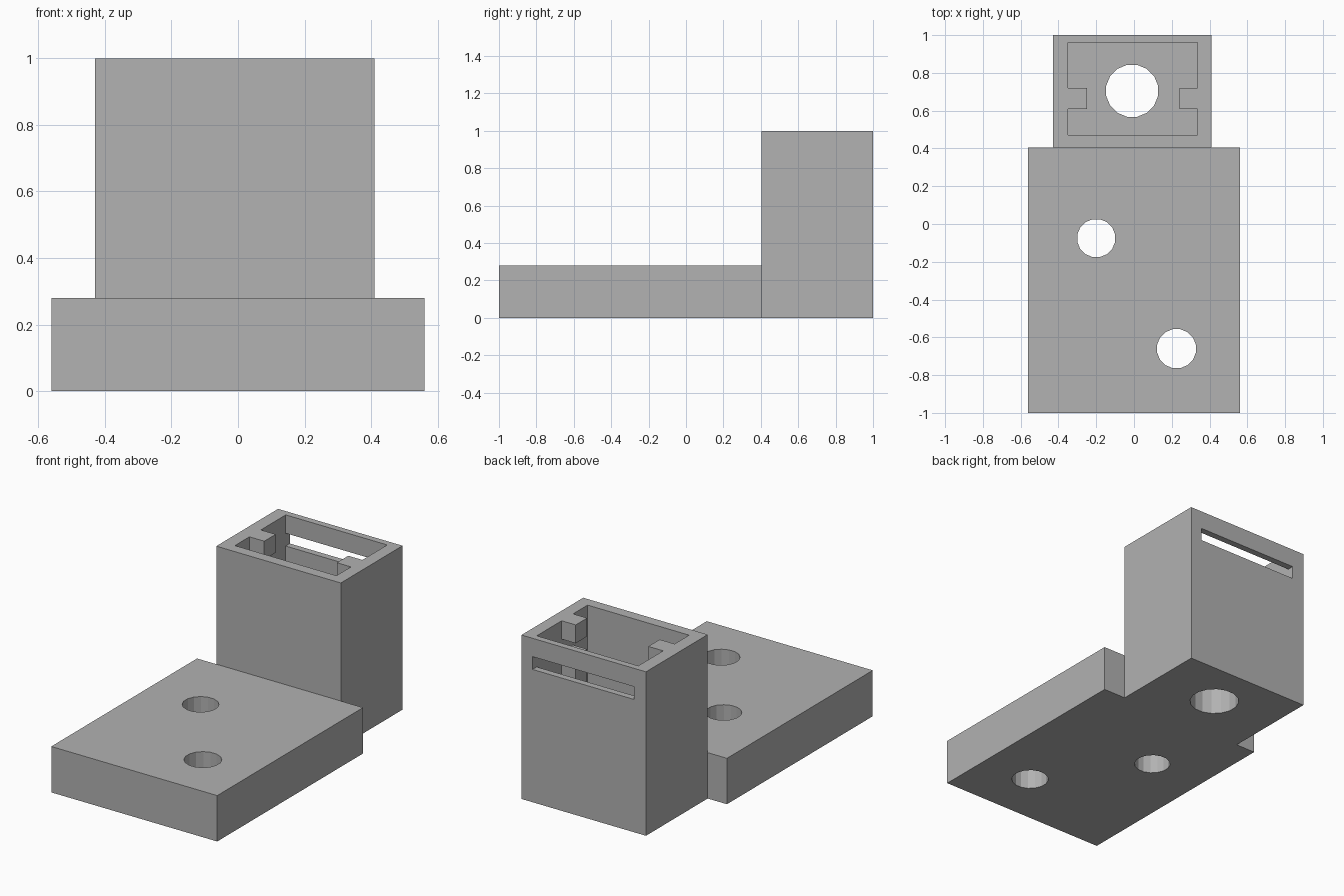
import bpy
import math

if "Cube" in bpy.data.objects:
    bpy.data.objects.remove(bpy.data.objects["Cube"], do_unlink=True)

GREY = (0.445, 0.445, 0.445, 1.0)
grey = bpy.data.materials.new("plain_grey")
grey.use_nodes = True
grey.diffuse_color = GREY
grey.node_tree.nodes["Principled BSDF"].inputs["Base Color"].default_value = GREY


def prism(name, outline, z0, z1):
    """Extrude a counter-clockwise outline from z0 to z1."""
    n = len(outline)
    verts = [(x, y, z) for z in (z0, z1) for x, y in outline]
    faces = [tuple(reversed(range(n))), tuple(range(n, 2 * n))]
    faces += [(i, (i + 1) % n, n + (i + 1) % n, n + i) for i in range(n)]
    mesh = bpy.data.meshes.new(name)
    mesh.from_pydata(verts, [], faces)
    mesh.materials.append(grey)
    obj = bpy.data.objects.new(name, mesh)
    bpy.context.collection.objects.link(obj)
    return obj


def box(name, x0, x1, y0, y1, z0, z1):
    return prism(name, [(x0, y0), (x1, y0), (x1, y1), (x0, y1)], z0, z1)


def hole(name, x, y, radius, top, sides=16):
    ring = [math.tau * (i + 0.5) / sides for i in range(sides)]
    return prism(name, [(x + radius * math.cos(a), y + radius * math.sin(a))
                        for a in ring], -0.1, top)


def cut(target, cutters):
    """Subtract each cutter, apply the cut and delete the cutter."""
    bpy.context.view_layer.objects.active = target
    for cutter in cutters:
        cutter.hide_render = True
        mod = target.modifiers.new("cut", "BOOLEAN")
        mod.operation = "DIFFERENCE"
        mod.solver = "EXACT"
        mod.object = cutter
        bpy.ops.object.modifier_apply(modifier=mod.name)
        bpy.data.objects.remove(cutter, do_unlink=True)


# Base plate with two mounting holes
base_plate = box("base_plate", -0.56, 0.56, -1, 0.405, 0, 0.28)
cut(base_plate, [hole("rear_hole", -0.2, -0.075, 0.102, 0.5),
                 hole("front_hole", 0.225, -0.66, 0.105, 0.5)])

# Hollow tower: the pocket outline steps in around a guide rib on each side
tower = box("tower", -0.43, 0.41, 0.405, 1, 0, 1)
LEFT, RIGHT, FRONT, BACK = -0.35, 0.335, 0.47, 0.96
RIB_FRONT, RIB_BACK, RIB_L, RIB_R = 0.61, 0.72, -0.25, 0.24
FLOOR = 0.28
pocket = prism("pocket", [
    (LEFT, FRONT), (RIGHT, FRONT), (RIGHT, RIB_FRONT), (RIB_R, RIB_FRONT),
    (RIB_R, RIB_BACK), (RIGHT, RIB_BACK), (RIGHT, BACK), (LEFT, BACK),
    (LEFT, RIB_BACK), (RIB_L, RIB_BACK), (RIB_L, RIB_FRONT), (LEFT, RIB_FRONT),
], FLOOR, 1.1)

# Thin slot through the back wall and both ribs, and a hole in the floor
slot = box("slot", LEFT, RIGHT, 0.54, 1.1, 0.81, 0.888)
cut(tower, [pocket, slot, hole("floor_hole", -0.01, 0.705, 0.14, 0.5)])
